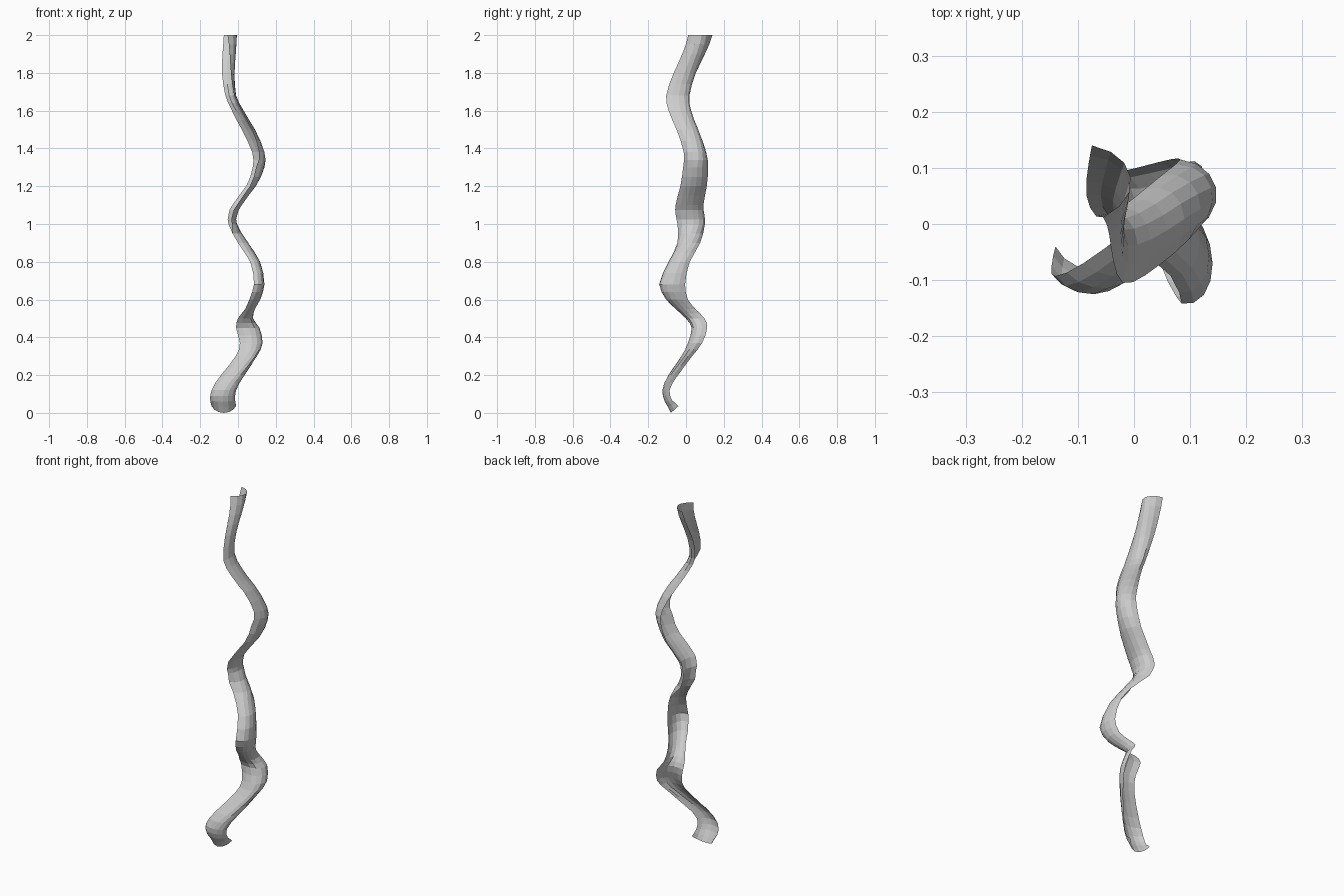
import bpy, bmesh, math

if "Cube" in bpy.data.objects:
    bpy.data.objects.remove(bpy.data.objects["Cube"])

# Horizontal slices of the gutter-like strip: z, x min, x max, y min, y max
STATIONS = [
    (0.00, -.140, -.010, -.080, -.040),
    (0.06, -.147, -.015, -.112, -.072),
    (0.12, -.140, -.010, -.125, -.087),
    (0.20, -.090, .035, -.093, -.042),
    (0.30, -.012, .100, -.025, .032),
    (0.37, .010, .130, .010, .085),
    (0.45, -.010, .114, .030, .112),
    (0.50, .000, .080, .000, .098),
    (0.55, .038, .090, -.055, .050),
    (0.60, .060, .118, -.105, .010),
    (0.68, .085, .140, -.142, -.005),
    (0.80, .065, .117, -.092, .020),
    (0.90, .000, .055, -.045, .075),
    (1.00, -.050, -.006, -.045, .100),
    (1.05, -.050, -.003, -.055, .097),
    (1.10, -.030, .020, -.055, .092),
    (1.20, .043, .094, -.030, .110),
    (1.30, .078, .140, -.015, .117),
    (1.38, .075, .140, -.012, .107),
    (1.50, .020, .090, -.050, .065),
    (1.60, -.032, .030, -.092, .027),
    (1.68, -.067, -.010, -.105, .018),
    (1.80, -.085, -.018, -.065, .052),
    (1.90, -.082, -.012, -.020, .100),
    (2.00, -.075, -.006, .012, .140),
]
# Direction the bulge faces (degrees from +x) by height
TURNS = [(0, -90), (.12, -86), (.2, -72), (.3, -58), (.45, -52), (.55, -38),
         (.7, -24), (.85, -24), (1.0, 12), (1.1, 15), (1.3, 8), (1.4, 22),
         (1.5, 32), (1.65, 38), (1.8, 28), (2.0, 8)]
SIDES = 6            # facets across the strip
HALF = math.radians(66)
DEPTH = 0.42         # depth of the gutter relative to its width


def catmull(a, b, c, d, t):
    return tuple(0.5 * (2 * q + (r - p) * t + (2 * p - 5 * q + 4 * r - s) * t * t
                        + (3 * q - p - 3 * r + s) * t ** 3)
                 for p, q, r, s in zip(a, b, c, d))


def turn_at(z):
    for (z0, a), (z1, b) in zip(TURNS, TURNS[1:]):
        if z <= z1 + 1e-6:
            return math.radians(a + (b - a) * (z - z0) / (z1 - z0))


def slice_points(z, x0, x1, y0, y1):
    # Shallow arc, rolled, then fitted to the slice's box
    c, s = math.cos(turn_at(z)), math.sin(turn_at(z))
    us, vs = [], []
    for i in range(SIDES + 1):
        a = -HALF + 2 * HALF * i / SIDES
        u = DEPTH * (math.cos(a) - math.cos(HALF)) / (1 - math.cos(HALF))
        v = 0.5 * math.sin(a) / math.sin(HALF)
        us.append(u * c - v * s)
        vs.append(u * s + v * c)
    fit = lambda n, lo, hi, ns: lo + (hi - lo) * (n - min(ns)) / (max(ns) - min(ns))
    pts = [(fit(u, x0, x1, us), fit(v, y0, y1, vs)) for u, v in zip(us, vs)]
    # Slanted cut at the foot
    slant = 0.9 * max(0, 1 - z / 0.07)
    return [(x, y, z + slant * (y - y0)) for x, y in pts]


# Interpolate the slices smoothly
rings = []
for i in range(len(STATIONS) - 1):
    a, b = STATIONS[max(i - 1, 0)], STATIONS[i]
    c, d = STATIONS[i + 1], STATIONS[min(i + 2, len(STATIONS) - 1)]
    for t in (0, 0.5):
        s = catmull(a, b, c, d, t)
        rings.append(slice_points(b[0] + (c[0] - b[0]) * t, *s[1:]))
rings.append(slice_points(*STATIONS[-1]))

# Winding open strip
bm = bmesh.new()
grid = [[bm.verts.new(p) for p in ring] for ring in rings]
for lo, hi in zip(grid, grid[1:]):
    for j in range(SIDES):
        bm.faces.new((lo[j], lo[j + 1], hi[j + 1], hi[j]))
mesh = bpy.data.meshes.new("winding_strip")
bm.to_mesh(mesh)
bm.free()
obj = bpy.data.objects.new("winding_strip", mesh)
bpy.context.collection.objects.link(obj)
